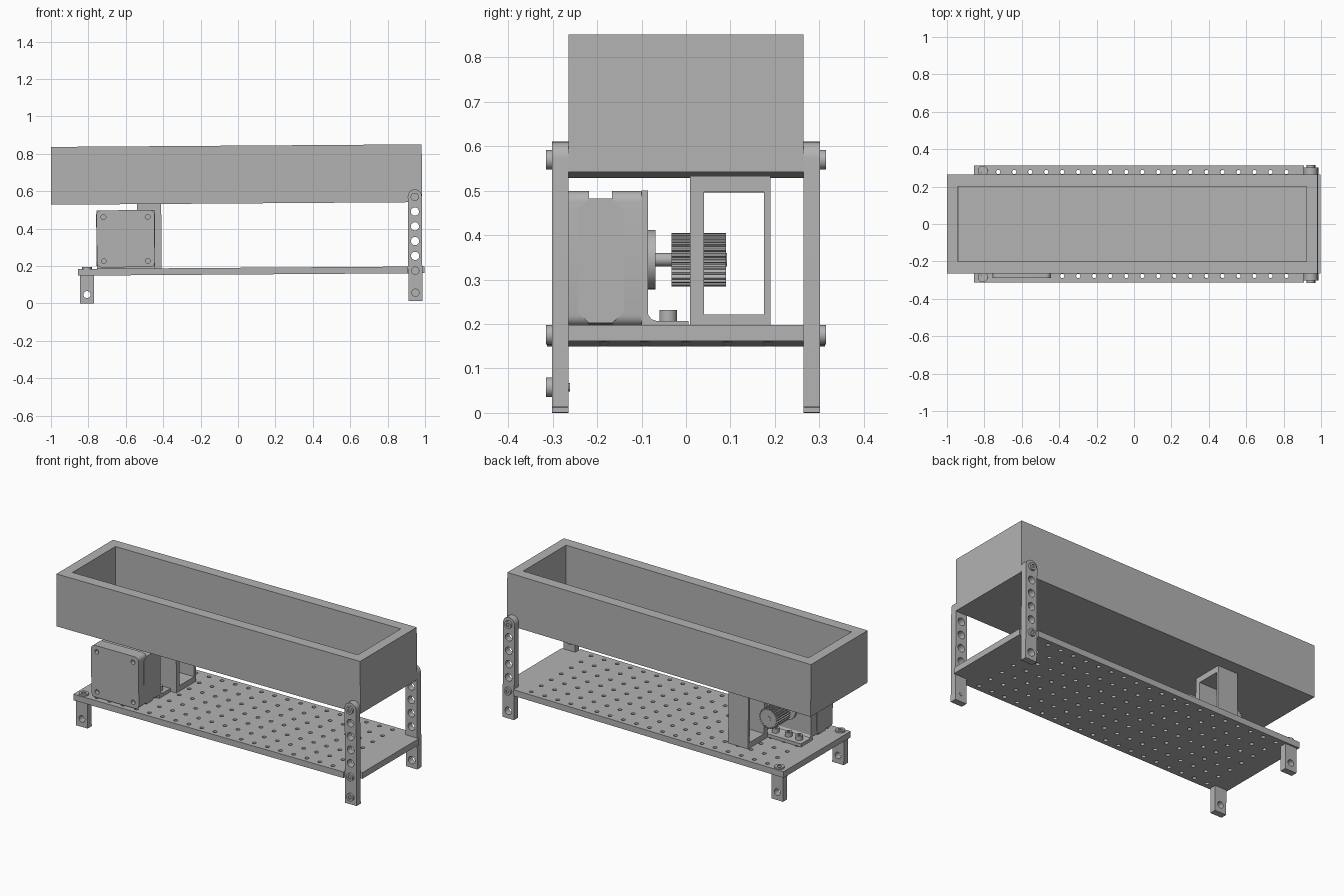
import bpy
import bmesh
from math import cos, sin, pi
from mathutils import Matrix

cube = bpy.data.objects.get("Cube")
if cube:
    bpy.data.objects.remove(cube, do_unlink=True)

grey = bpy.data.materials.new("metal grey")
grey.use_nodes = True
grey.diffuse_color = (0.45, 0.45, 0.45, 1)
grey.node_tree.nodes["Principled BSDF"].inputs["Base Color"].default_value = grey.diffuse_color
parts = []


def disc(a, b, r, n=24):
    return [(a + r * cos(2 * pi * i / n), b + r * sin(2 * pi * i / n)) for i in range(n)]


def rect(a0, a1, b0, b1):
    return [(a0, b0), (a1, b0), (a1, b1), (a0, b1)]


def rounded(a0, a1, b0, b1, r, n=5):
    corners = [(a1 - r, b1 - r), (a0 + r, b1 - r), (a0 + r, b0 + r), (a1 - r, b0 + r)]
    return [(a + r * cos(pi / 2 * (k + i / n)), b + r * sin(pi / 2 * (k + i / n)))
            for k, (a, b) in enumerate(corners) for i in range(n + 1)]


def prism(name, outlines, axis, lo, hi):
    """Extrude one or more flat outlines along an axis."""
    place = {"x": lambda a, b, h: (h, a, b),
             "y": lambda a, b, h: (a, h, b),
             "z": lambda a, b, h: (a, b, h)}[axis]
    bm = bmesh.new()
    for pts in outlines:
        low = [bm.verts.new(place(a, b, lo)) for a, b in pts]
        high = [bm.verts.new(place(a, b, hi)) for a, b in pts]
        bm.faces.new(low)
        bm.faces.new(high)
        for i in range(len(pts)):
            j = (i + 1) % len(pts)
            bm.faces.new((low[i], low[j], high[j], high[i]))
    bmesh.ops.recalc_face_normals(bm, faces=bm.faces)
    mesh = bpy.data.meshes.new(name)
    bm.to_mesh(mesh)
    bm.free()
    mesh.materials.append(grey)
    obj = bpy.data.objects.new(name, mesh)
    bpy.context.scene.collection.objects.link(obj)
    parts.append(obj)
    return obj


def cut(obj, outlines, axis, lo, hi):
    """Subtract prisms from a part and bake the result."""
    tool = prism("cutter", outlines, axis, lo, hi)
    tool.hide_render = True
    mod = obj.modifiers.new("cut", "BOOLEAN")
    mod.operation = "DIFFERENCE"
    mod.solver = "EXACT"
    mod.object = tool
    bpy.context.view_layer.update()
    deps = bpy.context.evaluated_depsgraph_get()
    baked = bpy.data.meshes.new_from_object(obj.evaluated_get(deps))
    obj.modifiers.clear()
    obj.data = baked
    parts.remove(tool)
    bpy.data.objects.remove(tool, do_unlink=True)


def bolt(name, a, b, r, axis, base, tip):
    """Round bolt head with a hex socket in its outer end."""
    head = prism(name, [disc(a, b, r)], axis, min(base, tip), max(base, tip))
    sink = base + (tip - base) * 0.4
    over = tip + (tip - base) * 0.5
    cut(head, [disc(a, b, r * 0.5, 6)], axis, min(sink, over), max(sink, over))


# Open trough
trough = prism("trough", [rect(-0.995, 0.988, -0.264, 0.264)], "z", 0.535, 0.844)
cut(trough, [rect(-0.935, 0.929, -0.2, 0.2)], "z", 0.595, 0.9)

# Perforated base plate, notched around the tall legs
outline = [(-0.855, -0.313), (0.91, -0.313), (0.91, -0.264), (0.998, -0.264),
           (0.998, 0.264), (0.91, 0.264), (0.91, 0.313), (-0.855, 0.313)]
plate = prism("base_plate", [outline], "z", 0.155, 0.191)
holes = [disc(0.816 - 0.0856 * i, 0.0925 * j, 0.0115, 12)
         for i in range(19) for j in range(-3, 4)]
cut(plate, holes, "z", 0.1, 0.25)

# Legs
LEG_X, FOOT_X = 0.949, -0.807
for side, s in (("right", -1), ("left", 1)):
    inner, outer = sorted((0.264 * s, 0.302 * s))
    # tall leg with round top and row of holes
    arc = [(LEG_X + 0.0375 * cos(pi * i / 16), 0.566 + 0.0375 * sin(pi * i / 16))
           for i in range(17)]
    leg = prism("tall_leg_" + side, [arc + [(LEG_X - 0.0375, 0.006), (LEG_X + 0.0375, 0.006)]],
                "y", inner, outer)
    open_holes = [0.248 + 0.079 * k for k in range(4)]
    bolts = [0.563, 0.169]
    if s < 0:
        bolts.append(0.051)
        prism("foot_bolt_end", [disc(LEG_X, 0.051, 0.01)], "y", -0.266, -0.261)
    else:
        open_holes.append(0.051)
    cut(leg, [disc(LEG_X, z, 0.022) for z in open_holes], "y", inner - 0.1, outer + 0.1)
    for z in bolts:
        bolt("leg_bolt_" + side, LEG_X, z, 0.022, "y", 0.302 * s, 0.315 * s)
    # short leg under the plate, with a screw from above
    foot = prism("short_leg_" + side, [rect(-0.845, -0.77, 0.006, 0.155)], "y", inner, outer)
    cut(foot, [disc(FOOT_X, 0.053, 0.019)], "y", inner - 0.1, outer + 0.1)
    bolt("plate_screw_" + side, FOOT_X, 0.283 * s, 0.027, "z", 0.191, 0.2)

# Motor: two end caps around a chamfered core
MX, MZ = -0.598, 0.349
cap_shape = rounded(-0.753, -0.443, 0.198, 0.503, 0.025)
rear_cap = prism("motor_rear_cap", [cap_shape], "y", -0.29, -0.218)
cut(rear_cap, [disc(MX + 0.118 * i, MZ + 0.118 * j, 0.013, 16)
               for i in (-1, 1) for j in (-1, 1)], "y", -0.31, -0.265)
prism("motor_front_cap", [cap_shape], "y", -0.166, -0.1)
h, c = 0.146, 0.1
core = [(MX + a, MZ + b) for a, b in ((h, -c), (h, c), (c, h - 0.012), (-c, h - 0.012),
                                      (-h, c), (-h, -c), (-c, -h), (c, -h))]
prism("motor_core", [core], "y", -0.225, -0.16)
# raised panels on the motor sides
panel = [(-0.243, 0.23), (-0.218, 0.205), (-0.166, 0.205), (-0.14, 0.23),
         (-0.14, 0.46), (-0.166, 0.485), (-0.218, 0.485), (-0.243, 0.46)]
prism("motor_side_panels", [panel], "x", -0.755, -0.441)

# Angle bracket holding the motor, with fillet
profile = [(-0.1, 0.191), (0.006, 0.191), (0.006, 0.21), (-0.066, 0.21),
           (-0.078, 0.214), (-0.086, 0.226), (-0.086, 0.503), (-0.1, 0.503)]
prism("motor_bracket", [profile], "x", -0.753, -0.443)
for x in (-0.71, -0.64, -0.556, -0.486):
    bolt("bracket_screw", x, -0.04, 0.02, "z", 0.209, 0.235)

# Shaft, collar and toothed pinion
prism("motor_collar", [disc(MX, MZ, 0.067, 40)], "y", -0.09, -0.069)
prism("motor_shaft", [disc(MX, MZ, 0.015)], "y", -0.08, 0.092)
TEETH = 26
teeth = []
for i in range(TEETH):
    for t, r in ((0, 0.051), (0.3, 0.051), (0.42, 0.06), (0.78, 0.06)):
        angle = 2 * pi * (i + t + 0.1) / TEETH
        teeth.append((MX + r * cos(angle), MZ + r * sin(angle)))
prism("pinion", [teeth], "y", -0.033, 0.09)

# Rectangular support frame under the trough
frame = prism("support_frame", [rect(0.009, 0.19, 0.19, 0.536)], "x", -0.537, -0.407)
cut(frame, [rect(0.04, 0.175, 0.224, 0.5)], "x", -0.6, -0.3)

# Slight lean of the whole assembly, then shading
lean = Matrix.Rotation(-0.007, 4, "Y")
for obj in bpy.context.view_layer.objects:
    obj.select_set(False)
for obj in parts:
    obj.data.transform(lean)
    obj.select_set(True)
bpy.context.view_layer.objects.active = trough
bpy.ops.object.shade_smooth_by_angle(angle=0.5)
